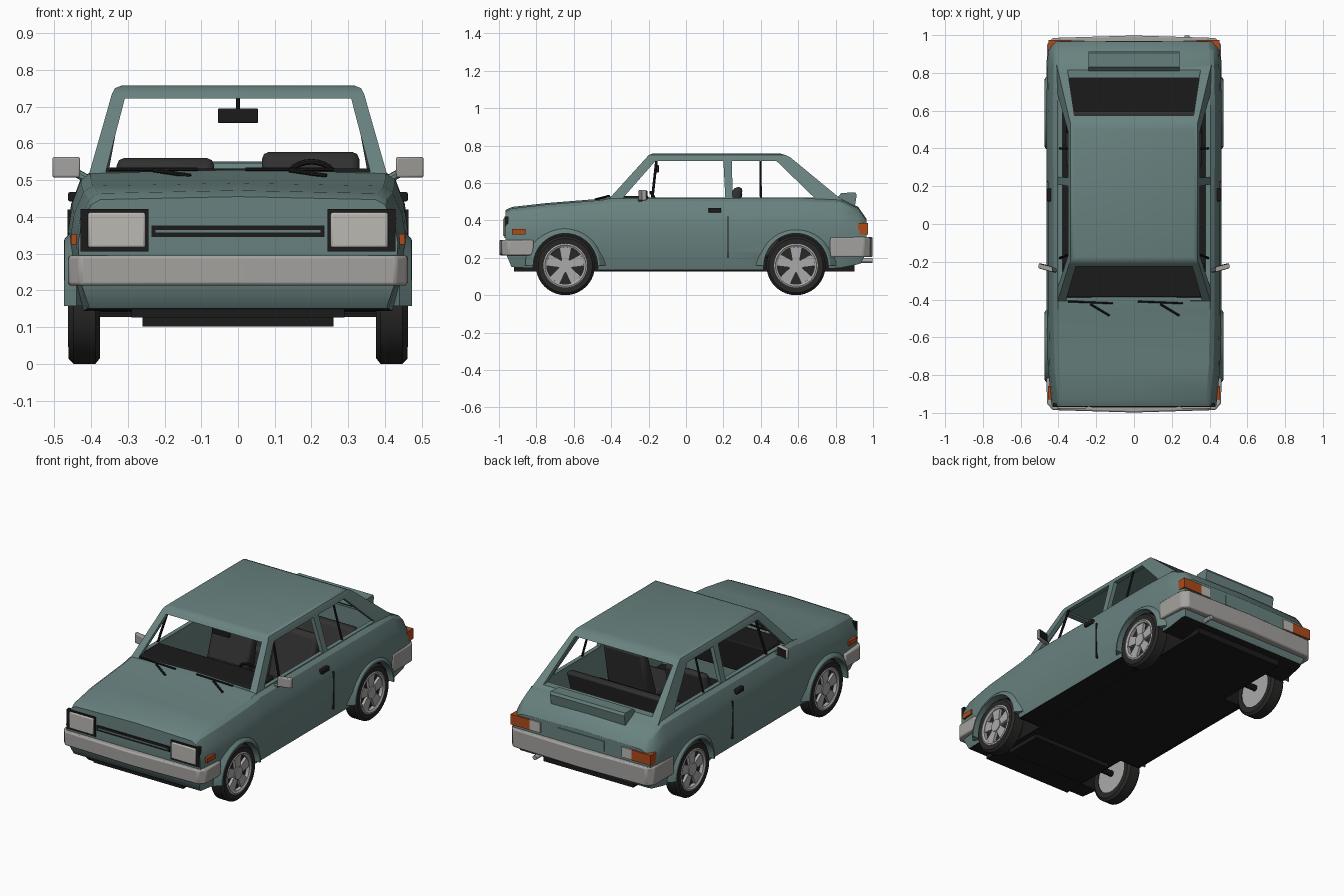
import bpy, bmesh, math
from mathutils import Vector, Matrix

if "Cube" in bpy.data.objects:
    bpy.data.objects.remove(bpy.data.objects["Cube"])


def material(name, rgb):
    m = bpy.data.materials.new(name)
    m.diffuse_color = (*rgb, 1)
    m.use_nodes = True
    m.node_tree.nodes["Principled BSDF"].inputs["Base Color"].default_value = m.diffuse_color
    return m


PAINT = material("teal paint", (0.14, 0.225, 0.215))
BLACK = material("black trim", (0.011, 0.011, 0.011))
RUBBER = material("dark rubber", (0.022, 0.021, 0.02))
SEAT = material("charcoal seat", (0.03, 0.03, 0.03))
GREY = material("bumper grey", (0.37, 0.36, 0.345))
LAMP = material("lamp glass", (0.5, 0.48, 0.45))
METAL = material("wheel metal", (0.4, 0.4, 0.4))
ORANGE = material("orange lens", (0.42, 0.07, 0.01))


def make(name, verts, faces, mat, bevel=0):
    bm = bmesh.new()
    vs = [bm.verts.new(v) for v in verts]
    for f in faces:
        bm.faces.new([vs[i] for i in f])
    bmesh.ops.recalc_face_normals(bm, faces=bm.faces[:])
    me = bpy.data.meshes.new(name)
    bm.to_mesh(me)
    bm.free()
    me.materials.append(mat)
    ob = bpy.data.objects.new(name, me)
    bpy.context.collection.objects.link(ob)
    if bevel:
        b = ob.modifiers.new("bevel", 'BEVEL')
        b.width, b.segments = bevel, 2
    return ob


def prism(name, pts, axis, a, b, mat, bevel=0):
    """Extrude a 2D outline along x, y or z."""
    place = {'x': lambda p, t: (t, p[0], p[1]), 'y': lambda p, t: (p[0], t, p[1]),
             'z': lambda p, t: (p[0], p[1], t)}[axis]
    n = len(pts)
    verts = [place(p, t) for t in (a, b) for p in pts]
    faces = [range(n), range(n, 2 * n)]
    faces += [(i, (i + 1) % n, n + (i + 1) % n, n + i) for i in range(n)]
    return make(name, verts, faces, mat, bevel)


def box(name, x, y, z, mat, bevel=0):
    return prism(name, [(x[0], y[0]), (x[1], y[0]), (x[1], y[1]), (x[0], y[1])], 'z', *z, mat, bevel)


def rod(name, a, b, r, mat, sides=8):
    a, b = Vector(a), Vector(b)
    q = (b - a).to_track_quat('Z', 'Y')
    ring = [q @ Vector((r * math.cos(t), r * math.sin(t), 0))
            for t in [(i + .5) * math.tau / sides for i in range(sides)]]
    faces = [range(sides), range(sides, 2 * sides)]
    faces += [(i, (i + 1) % sides, sides + (i + 1) % sides, sides + i) for i in range(sides)]
    return make(name, [p + v for p in (a, b) for v in ring], faces, mat)


def lathe(name, prof, y, z, side, mat, seg=40, arc=math.tau):
    """Spin a closed (x, radius) profile about the wheel axle."""
    n, full = len(prof), arc == math.tau
    rings = seg if full else seg + 1
    verts = [(side * x, y + r * math.cos(arc * i / seg), z + r * math.sin(arc * i / seg))
             for i in range(rings) for x, r in prof]
    faces = [(i * n + j, i * n + (j + 1) % n, (i + 1) % rings * n + (j + 1) % n, (i + 1) % rings * n + j)
             for i in range(seg) for j in range(n)]
    if not full:
        faces += [range(n), range(seg * n, seg * n + n)]
    return make(name, verts, faces, mat)


def cut(ob, cutter):
    cutter.hide_render = True
    m = ob.modifiers.new("cut", 'BOOLEAN')
    m.operation, m.solver, m.object = 'DIFFERENCE', 'EXACT', cutter
    bpy.context.view_layer.objects.active = ob
    bpy.ops.object.modifier_apply(modifier=m.name)
    bpy.data.objects.remove(cutter)


AXLES = (-0.645, 0.588)
WZ = 0.158

# Lower body: sections lofted along y (y, half width, bottom, top)
stations = [(-.965, .435, .155, .447), (-.93, .44, .15, .464), (-.75, .456, .14, .484), (-.45, .462, .135, .508),
            (-.4, .462, .135, .52), (.2, .462, .135, .52), (.6, .464, .135, .52), (.82, .46, .145, .515),
            (.92, .455, .165, .465), (.965, .445, .17, .40)]
section = [(0, .03), (.25, .005), (.6, 0), (.78, .01), (.95, .035), (1, .06)]
verts, faces = [], []
for i, (y, w, zb, zt) in enumerate(stations):
    tuck = .03 if i == 0 else -.03 if i == len(stations) - 1 else 0
    half = [(w - d, y + (tuck if f == 0 else 0), zb + f * (zt - zb)) for f, d in section]
    verts += half + [(0, y, zt + .008)] + [(-x, yy, z) for x, yy, z in reversed(half)]
for i in range(len(stations) - 1):
    a = i * 13
    faces += [(a + k, a + (k + 1) % 13, a + 13 + (k + 1) % 13, a + 13 + k) for k in range(13)]
for a in (0, 13 * (len(stations) - 1)):
    faces += [(a + k, a + k + 1, a + 11 - k, a + 12 - k) for k in range(5)] + [(a + 5, a + 6, a + 7)]
body = make("lower_body", verts, faces, PAINT)
cut(body, box("cabin_cutter", (-.385, .385), (-.33, .412), (.2, .7), PAINT))
cut(body, box("cargo_cutter", (-.383, .383), (.40, .80), (.36, .71), PAINT))
for y in AXLES:
    for s in (1, -1):
        cut(body, rod("arch_cutter", (s * .29, y, WZ), (s * .6, y, WZ), .174, PAINT, 40))
body.data.materials.append(BLACK)
for p in body.data.polygons:
    c, n = p.center, p.normal
    r = min(math.hypot(c.y - y, c.z - WZ) for y in AXLES)
    arch = r < .18 and (abs(n.x) < .5 or abs(c.x) < .3)
    if (n.z < -.8 and c.z < .2) or (n.z > .9 and c.z < .4) or arch:
        p.material_index = 1


# Cabin top: tapered shell with open windows
def frustum(name, levels):
    v = [p for z, w, f, r in levels for p in ((-w, f, z), (w, f, z), (w, r, z), (-w, r, z))]
    k = 4 * (len(levels) - 1)
    f = [(0, 1, 2, 3), (k, k + 1, k + 2, k + 3)]
    f += [(a + i, a + (i + 1) % 4, a + 4 + (i + 1) % 4, a + 4 + i) for a in range(0, k, 4) for i in range(4)]
    return make(name, v, f, PAINT)


cabin = frustum("cabin_frame", [(.50, .41, -.425, .845), (.735, .343, -.212, .56),
                                (.75, .335, -.198, .53), (.758, .315, -.175, .50)])
cut(cabin, frustum("inner_cutter", [(.45, .40, -.435, .86), (.728, .32, -.183, .53)]))
for pts in ([(-.335, .522), (-.165, .716), (.2, .716), (.21, .522)],
            [(.25, .522), (.245, .716), (.485, .716), (.685, .522)]):
    cut(cabin, prism("side_window_cutter", pts, 'x', -.6, .6, PAINT))
cut(cabin, prism("windscreen_cutter", [(-.36, .522), (.36, .522), (.308, .722), (-.308, .722)], 'y', -.7, -.05, PAINT))
cut(cabin, prism("rear_window_cutter", [(-.352, .524), (.352, .524), (.315, .724), (-.315, .724)], 'y', .3, 1, PAINT))

# Bumpers
for name, s, end, z in (("front_bumper", -1, .815, (.213, .295)), ("rear_bumper", 1, .77, (.203, .31))):
    half = [(.463, end), (.461, .95), (.43, .985)]
    prism(name, [(x, s * y) for x, y in half] + [(0, s * .998)] + [(-x, s * y) for x, y in reversed(half)],
          'z', *z, GREY, .008)

# Underside
box("floor_pan", (-.29, .29), (-.92, .90), (.126, .165), BLACK)
box("sill_pan", (-.41, .41), (-.46, .41), (.128, .15), BLACK)
box("engine_tray", (-.26, .26), (-.76, -.53), (.102, .15), BLACK)
for y in AXLES:
    rod("axle", (-.38, y, WZ), (.38, y, WZ), .018, BLACK)
rod("exhaust_pipe", (.28, .8, .187), (.28, .998, .185), .013, METAL, 12)

# Front grille, hatch lip and number panel
box("grille_slot", (-.235, .235), (-.969, -.96), (.345, .377), BLACK)
box("grille_bar", (-.225, .225), (-.972, -.96), (.357, .364), PAINT)
prism("hatch_lip", [(.79, .50), (.83, .546), (.905, .55), (.913, .535), (.90, .46)], 'x', -.24, .24, PAINT)
box("number_panel", (-.15, .15), (.955, .97), (.325, .385), PAINT)

for s in (1, -1):
    # Wheels and flares
    for y in AXLES:
        lathe("tyre", [(.376, .112), (.376, .143), (.388, .158), (.448, .158), (.461, .145), (.459, .114), (.44, .11)],
              y, WZ, s, RUBBER)
        lathe("rim", [(.38, .114), (.46, .117), (.463, .110), (.456, .099), (.38, .096)], y, WZ, s, METAL)
        rod("wheel_back", (s * .38, y, WZ), (s * .395, y, WZ), .112, METAL, 32)
        rod("wheel_shadow", (s * .396, y, WZ), (s * .436, y, WZ), .1, RUBBER, 32)
        rod("hub", (s * .43, y, WZ), (s * .457, y, WZ), .036, METAL, 20)
        for k in range(5):
            t = math.pi / 2 + k * math.tau / 5
            c, d = math.cos(t), math.sin(t)
            prism("spoke", [(y + r * c - h * d, WZ + r * d + h * c)
                            for r, h in ((.02, -.018), (.104, -.034), (.104, .034), (.02, .018))],
                  'x', s * .43, s * .452, METAL)
        lathe("wheel_flare", [(.42, .172), (.474, .172), (.472, .183), (.44, .215)], y, WZ, s, PAINT, 24, math.pi)

    # Lamps
    box("headlamp_frame", (s * .243, s * .428), (-.970, -.95), (.306, .421), BLACK)
    box("headlamp", (s * .252, s * .408), (-.978, -.95), (.316, .412), LAMP, .006)
    box("front_indicator", (s * .42, s * .455), (-.93, -.858), (.325, .353), ORANGE)
    box("tail_lamp", (s * .33, s * .453), (.92, .973), (.325, .385), ORANGE)
    box("reversing_lamp", (s * .262, s * .33), (.94, .972), (.325, .385), LAMP)

    # Door parts and window dividers
    box("door_handle", (s * .43, s * .462), (.12, .188), (.442, .467), BLACK, .004)
    box("door_seam", (s * .45, s * .4635), (.223, .228), (.2, .42), BLACK)
    rod("front_divider", (s * .392, -.18, .52), (s * .337, -.158, .72), .007, BLACK)
    rod("rear_divider", (s * .392, .40, .52), (s * .337, .398, .72), .006, BLACK)

    # Door mirrors
    rod("mirror_arm", (s * .405, -.25, .50), (s * .45, -.235, .525), .012, PAINT)
    prism("mirror_shell", [(s * .43, -.255), (s * .505, -.235), (s * .505, -.21), (s * .43, -.228)],
          'z', .507, .563, GREY, .005)
    prism("mirror_glass", [(s * .435, -.23), (s * .5, -.213), (s * .5, -.207), (s * .435, -.224)],
          'z', .512, .558, BLACK)

    # Front seats
    top = .577 if s > 0 else .56
    box("seat_cushion", (s * .06, s * .33), (-.08, .22), (.2, .32), SEAT, .02)
    prism("seat_back", [(.16, .28), (.25, .28), (.305, top), (.255, top)], 'x', s * .065, s * .33, SEAT, .02)

    # Wipers
    x = -.13 if s < 0 else .24
    rod("wiper_arm", (x, -.485, .512), (x - .1, -.425, .527), .006, BLACK)
    rod("wiper_blade", (x + .02, -.42, .53), (x - .22, -.41, .53), .005, BLACK)

# Interior
box("dashboard", (-.372, .372), (-.388, -.2), (.36, .531), BLACK, .008)
box("rear_seat_cushion", (-.36, .36), (.30, .5), (.2, .38), SEAT, .02)
prism("rear_seat_back", [(.46, .34), (.54, .34), (.60, .515), (.55, .515)], 'x', -.36, .36, SEAT, .015)
box("inner_mirror", (-.055, .055), (-.165, -.145), (.655, .695), BLACK, .004)
rod("inner_mirror_stem", (0, -.155, .68), (0, -.165, .735), .006, BLACK)
bpy.ops.mesh.primitive_torus_add(major_radius=.075, minor_radius=.008, major_segments=28, minor_segments=8,
                                 location=(.2, -.15, .485), rotation=(math.radians(-60), 0, 0))
wheel = bpy.context.object
wheel.name = "steering_wheel"
wheel.data.materials.append(BLACK)
rod("steering_column", (.2, -.22, .45), (.2, -.148, .486), .016, BLACK)

# Smooth shading with sharp edges kept
for ob in bpy.context.scene.objects:
    ob.select_set(True)
bpy.context.view_layer.objects.active = body
bpy.ops.object.shade_smooth_by_angle(angle=math.radians(30))
